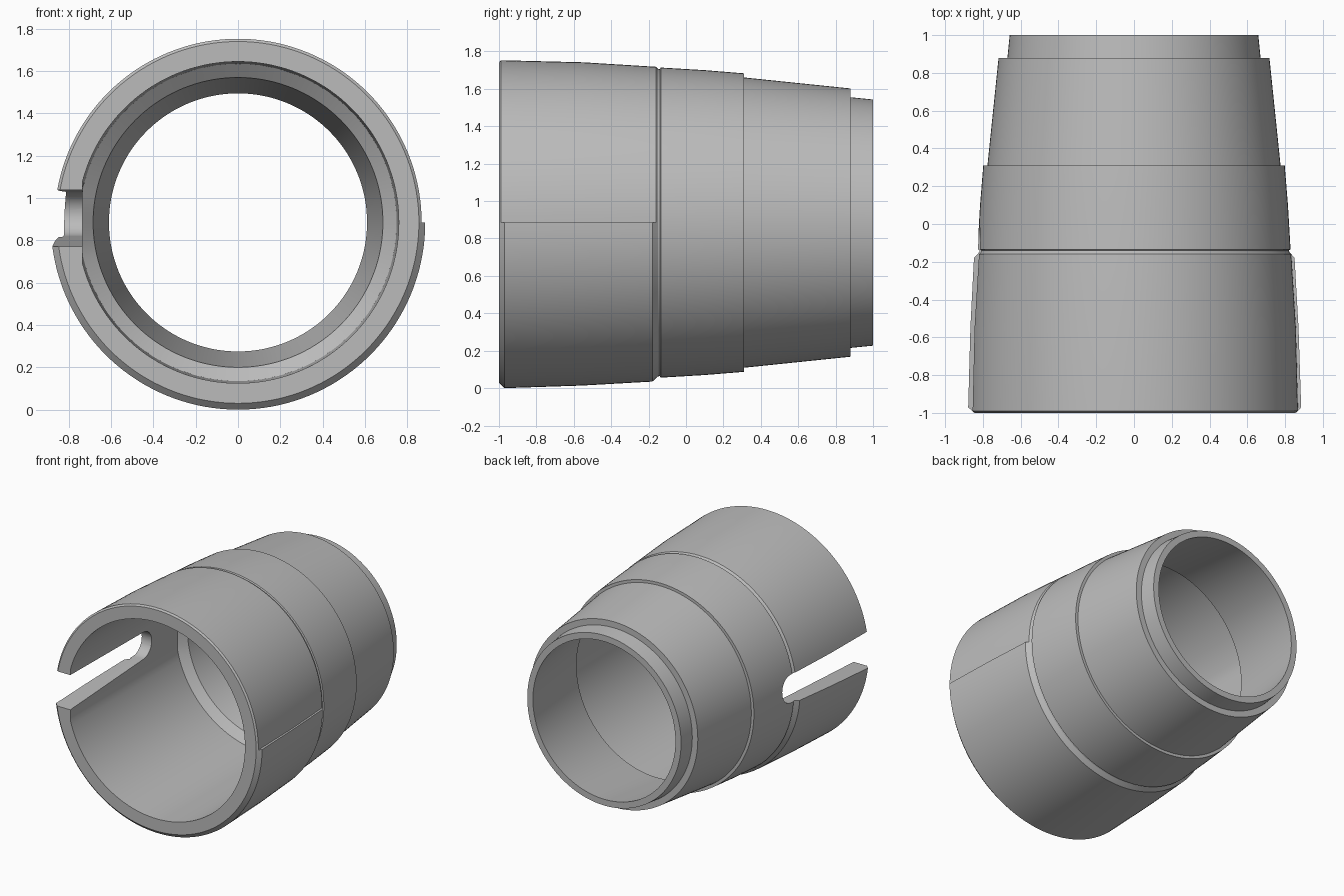
import bpy, bmesh, math

cube = bpy.data.objects.get("Cube")
if cube:
    bpy.data.objects.remove(cube, do_unlink=True)

AXIS_Z = 0.885
HALF = 72          # segments per half turn
FLAT_X = -0.735    # inner flat beside the slot

grey = bpy.data.materials.new("Plain grey")
grey.use_nodes = True
grey.diffuse_color = (0.5, 0.5, 0.5, 1)
grey.node_tree.nodes["Principled BSDF"].inputs["Base Color"].default_value = (0.5, 0.5, 0.5, 1)

# Profiles are (y, radius); the lower half of the front collar is thicker
collar_upper = [(-1, 0.855), (-0.99, 0.868), (-0.55, 0.857), (-0.16, 0.833), (-0.15, 0.823)]
collar_lower = [(-1, 0.855), (-0.97, 0.885), (-0.55, 0.871), (-0.18, 0.85), (-0.15, 0.823)]
rear = [(-0.14, 0.82), (-0.135, 0.829), (0.1, 0.815), (0.31, 0.798), (0.31, 0.776),
        (0.88, 0.717), (0.88, 0.67), (1, 0.658)]
bore = [(1, 0.61), (0.36, 0.685), (0.31, 0.75), (-1, 0.76)]


def link(name, bm):
    bmesh.ops.recalc_face_normals(bm, faces=bm.faces)
    mesh = bpy.data.meshes.new(name)
    bm.to_mesh(mesh)
    bm.free()
    mesh.materials.append(grey)
    obj = bpy.data.objects.new(name, mesh)
    bpy.context.collection.objects.link(obj)
    return obj


# Sleeve: closed ring profile swept round the y axis, with a step at each side
bm = bmesh.new()
columns = []
for start, collar in ((0, collar_upper), (math.pi, collar_lower)):
    for i in range(HALF + 1):
        a = start + math.pi * i / HALF
        column = []
        for y, r in collar + rear + bore:
            x = r * math.cos(a)
            if r < 0.77 and y < 0.32:
                x = max(x, FLAT_X)
            column.append(bm.verts.new((x, y, AXIS_Z + r * math.sin(a))))
        columns.append(column)
for k, left in enumerate(columns):
    right = columns[(k + 1) % len(columns)]
    for j in range(len(left)):
        n = (j + 1) % len(left)
        bm.faces.new((left[j], left[n], right[n], right[j]))
bmesh.ops.remove_doubles(bm, verts=bm.verts, dist=0.0001)
sleeve = link("tapered_sleeve", bm)

# Slot cutter: tapering outline with a round inner end
outline = [(-1.1, 0.765), (-1.1, 1.04)]
for i in range(25):
    a = math.pi / 2 - math.pi * i / 24
    outline.append((-0.11 + 0.105 * math.cos(a), 0.925 + 0.105 * math.sin(a)))
bm = bmesh.new()
face = bm.faces.new([bm.verts.new((-1.2, y, z)) for y, z in outline])
side = bmesh.ops.extrude_face_region(bm, geom=[face])
bmesh.ops.translate(bm, vec=(0.7, 0, 0),
                    verts=[v for v in side["geom"] if isinstance(v, bmesh.types.BMVert)])
cutter = link("slot_cutter", bm)
cutter.hide_render = True

# Cut the slot
bpy.context.view_layer.objects.active = sleeve
sleeve.select_set(True)
cut = sleeve.modifiers.new("Slot", "BOOLEAN")
cut.operation = "DIFFERENCE"
cut.solver = "EXACT"
cut.object = cutter
bpy.ops.object.modifier_apply(modifier=cut.name)
bpy.data.objects.remove(cutter, do_unlink=True)

bpy.ops.object.shade_smooth_by_angle(angle=math.radians(25))
